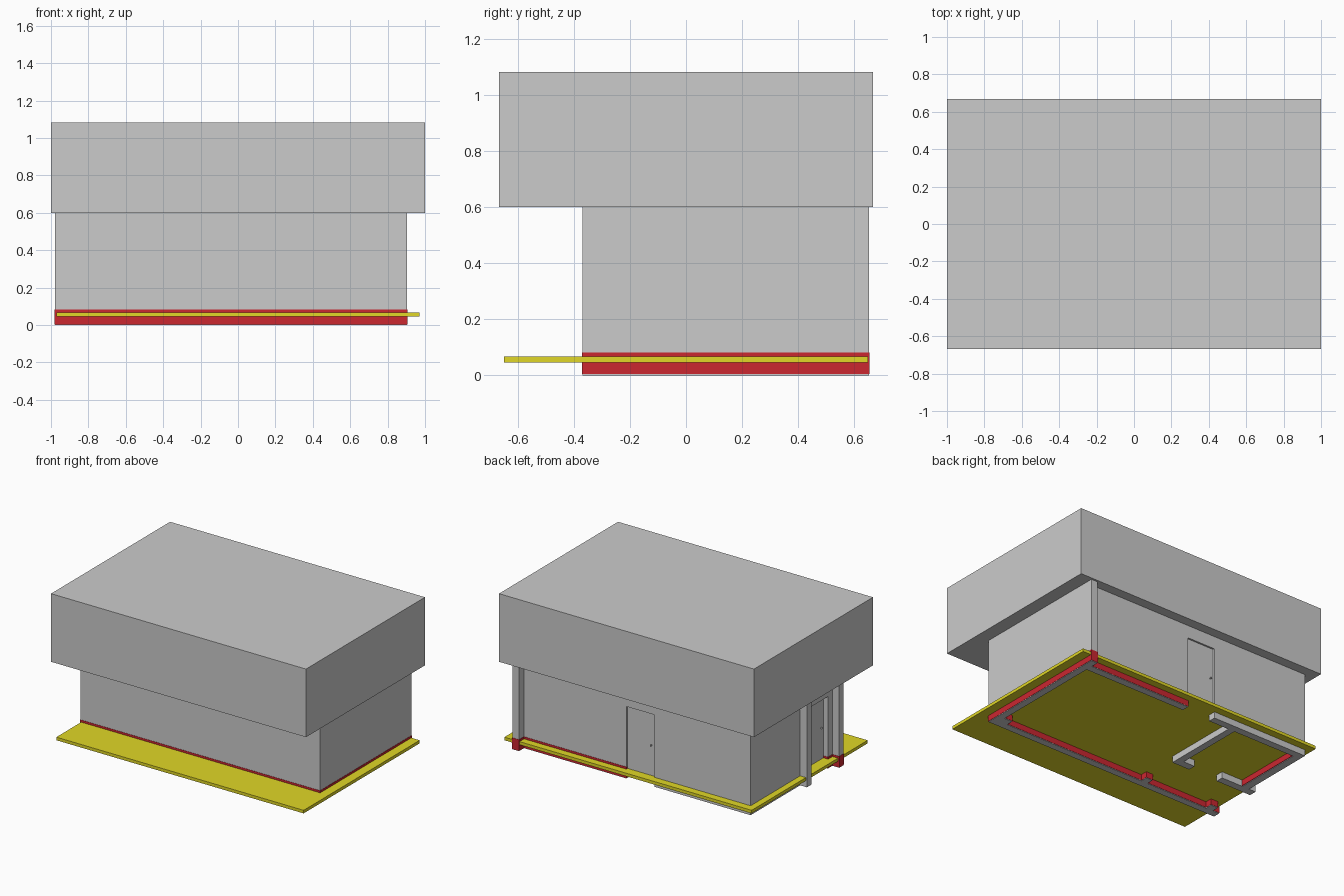
import bpy
import math

if "Cube" in bpy.data.objects:
    bpy.data.objects.remove(bpy.data.objects["Cube"])


def material(name, rgb):
    m = bpy.data.materials.new(name)
    m.diffuse_color = (*rgb, 1)
    m.use_nodes = True
    m.node_tree.nodes["Principled BSDF"].inputs["Base Color"].default_value = m.diffuse_color
    return m


RED = material("base_red", (0.6, 0.02, 0.03))
YELLOW = material("slab_yellow", (0.75, 0.68, 0.02))
WALL_TOP, DOOR_TOP, SLAB_TOP = 0.6, 0.51, 0.067


def box(name, x, y, z, mat=None):
    """Box from (min, max) ranges on each axis."""
    bpy.ops.mesh.primitive_cube_add(size=1)
    o = bpy.context.object
    o.name = name
    o.location = [(r[0] + r[1]) / 2 for r in (x, y, z)]
    o.scale = [r[1] - r[0] for r in (x, y, z)]
    bpy.ops.object.transform_apply(location=True, rotation=False, scale=True)
    if mat:
        o.data.materials.append(mat)
    return o


def wall(name, x, y, red=False):
    """Full-height wall, optionally wrapped in a red base course."""
    box(name, x, y, (0, WALL_TOP))
    if red:
        g = 0.002
        box(name + "_base", (x[0] - g, x[1] + g), (y[0] - g, y[1] + g),
            (0.004, 0.082), RED)


def handle(name, loc, axis):
    """Round knob on a short spindle."""
    rot = (math.pi / 2, 0, 0) if axis == 'y' else (0, math.pi / 2, 0)
    bpy.ops.mesh.primitive_cylinder_add(vertices=12, radius=0.003, depth=0.025,
                                        location=loc, rotation=rot)
    bpy.context.object.name = name + "_spindle"
    for s in (-1, 1):
        p = list(loc)
        p['xyz'.index(axis)] += s * 0.012
        bpy.ops.mesh.primitive_uv_sphere_add(segments=12, ring_count=8,
                                             radius=0.006, location=p)
        bpy.context.object.name = name + "_knob"
        bpy.ops.object.shade_smooth()


# Roof block and floor slab
box("roof_block", (-1, 1), (-0.667, 0.667), (WALL_TOP, 1.083))
box("floor_slab", (-0.97, 0.97), (-0.65, 0.65), (0.045, SLAB_TOP), YELLOW)

# Outer walls; the front and right ones run past the corners as fins
wall("front_wall", (-0.978, 0.903), (-0.37, -0.32), True)
wall("right_wall", (0.853, 0.903), (-0.32, 0.653), True)
wall("back_wall_right", (0.05, 0.853), (0.545, 0.597), True)
wall("back_wall_left", (-0.925, -0.17), (0.545, 0.597))
wall("left_wall", (-0.925, -0.87), (0.042, 0.545))
box("left_wall_inner_base", (-0.872, -0.866), (0.042, 0.545), (0.004, 0.082), RED)

# Short piers along the front wall
for name, x in (("right_pier", (0.79, 0.853)), ("middle_pier", (-0.38, -0.33)),
                ("left_pier", (-0.925, -0.87))):
    wall(name, x, (-0.32, -0.27), True)

# Back room partitions, one running out past the left wall as a fin
wall("room_side_wall", (-0.38, -0.33), (-0.012, 0.545))
wall("room_front_wall_inner", (-0.47, -0.38), (-0.012, 0.042))
wall("room_front_wall_outer", (-0.978, -0.70), (-0.012, 0.042))

# Lintels over the door openings
for name, x, y in (("back_lintel", (-0.17, 0.05), (0.545, 0.597)),
                   ("left_lintel", (-0.925, -0.87), (-0.27, -0.012)),
                   ("room_lintel", (-0.70, -0.47), (-0.012, 0.042))):
    box(name, x, y, (DOOR_TOP, WALL_TOP))

# Door leaves set back in their openings
door_z = (SLAB_TOP, DOOR_TOP)
box("back_door", (-0.17, 0.05), (0.56, 0.585), door_z)
box("left_door", (-0.89, -0.87), (-0.27, -0.012), door_z)
box("room_door", (-0.70, -0.47), (0.005, 0.025), door_z)

# Door handles
handle("back_door_handle", (-0.142, 0.583, 0.285), 'y')
handle("left_door_handle", (-0.885, -0.24, 0.29), 'x')
handle("room_door_handle", (-0.50, 0.015, 0.29), 'y')
